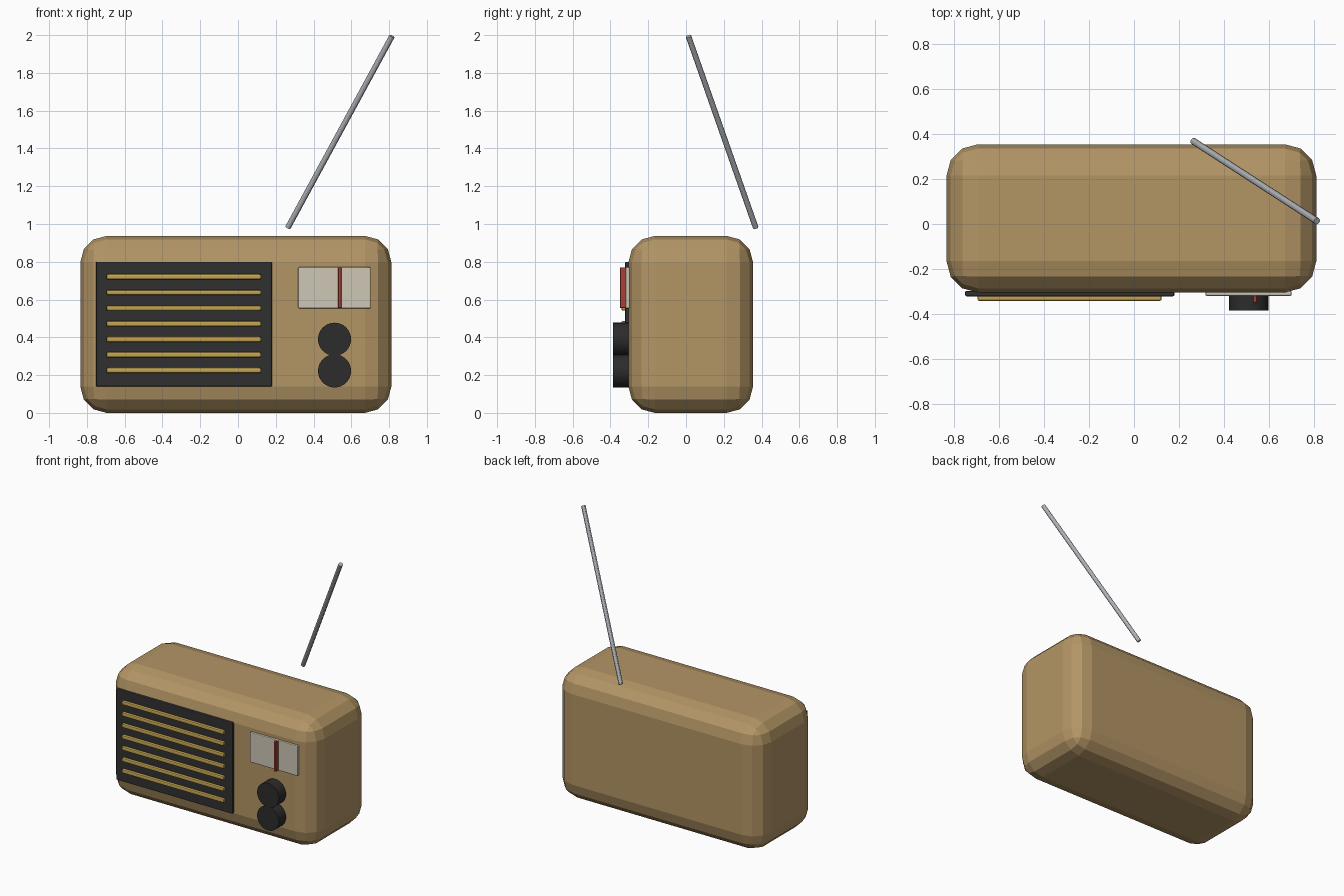
import bpy
from mathutils import Vector

if "Cube" in bpy.data.objects:
    bpy.data.objects.remove(bpy.data.objects["Cube"], do_unlink=True)


def material(name, r, g, b):
    mat = bpy.data.materials.new(name)
    mat.use_nodes = True
    mat.diffuse_color = (r, g, b, 1)
    bsdf = next(n for n in mat.node_tree.nodes if n.type == 'BSDF_PRINCIPLED')
    bsdf.inputs["Base Color"].default_value = (r, g, b, 1)
    return mat


tan = material("tan_case", 0.45, 0.30, 0.13)
charcoal = material("charcoal_grille", 0.03, 0.03, 0.03)
gold = material("gold_slats", 0.55, 0.37, 0.08)
cream = material("cream_dial", 0.62, 0.57, 0.47)
red = material("red_needle", 0.40, 0.05, 0.035)
black = material("black_knobs", 0.025, 0.025, 0.025)
metal = material("grey_metal", 0.42, 0.44, 0.47)


def box(name, low, high, mat, bevel=0.0, segments=1):
    """Box between two corners, with rounded edges."""
    low, high = Vector(low), Vector(high)
    bpy.ops.mesh.primitive_cube_add(size=1, location=(low + high) / 2)
    ob = bpy.context.object
    ob.name = name
    ob.scale = high - low
    bpy.ops.object.transform_apply(location=False, rotation=False, scale=True)
    ob.data.materials.append(mat)
    if bevel:
        mod = ob.modifiers.new("rounded_edges", 'BEVEL')
        mod.width, mod.segments = bevel, segments
    return ob


def rod(name, start, end, radius, sides, mat):
    """Capped cylinder between two points."""
    start, end = Vector(start), Vector(end)
    axis = end - start
    bpy.ops.mesh.primitive_cylinder_add(
        vertices=sides, radius=radius, depth=axis.length, location=(start + end) / 2,
        rotation=axis.to_track_quat('Z', 'Y').to_euler())
    ob = bpy.context.object
    ob.name = name
    ob.data.materials.append(mat)
    bpy.ops.object.shade_smooth_by_angle()
    return ob


# Case with broad faceted edges
box("case", (-0.835, -0.305, 0), (0.812, 0.355, 0.937), tan, 0.14, 3)

# Speaker grille and its slats
box("grille", (-0.752, -0.322, 0.14), (0.18, -0.298, 0.8), charcoal, 0.006, 2)
for i in range(7):
    z = 0.225 + i * 0.0825
    box(f"grille_slat_{i + 1}", (-0.697, -0.342, z - 0.014), (0.123, -0.315, z + 0.014),
        gold, 0.008, 2)

# Tuning dial and needle
box("dial", (0.318, -0.32, 0.553), (0.702, -0.298, 0.772), cream, 0.006, 2)
box("dial_needle", (0.53, -0.349, 0.555), (0.548, -0.318, 0.771), red, 0.002)

# Two round knobs
for label, z in (("upper", 0.39), ("lower", 0.222)):
    rod(f"{label}_knob", (0.511, -0.3, z), (0.511, -0.386, z), 0.0875, 32, black)

# Tilted aerial
rod("aerial", (0.264, 0.369, 0.981), (0.815, 0.013, 1.994), 0.015, 12, metal)
